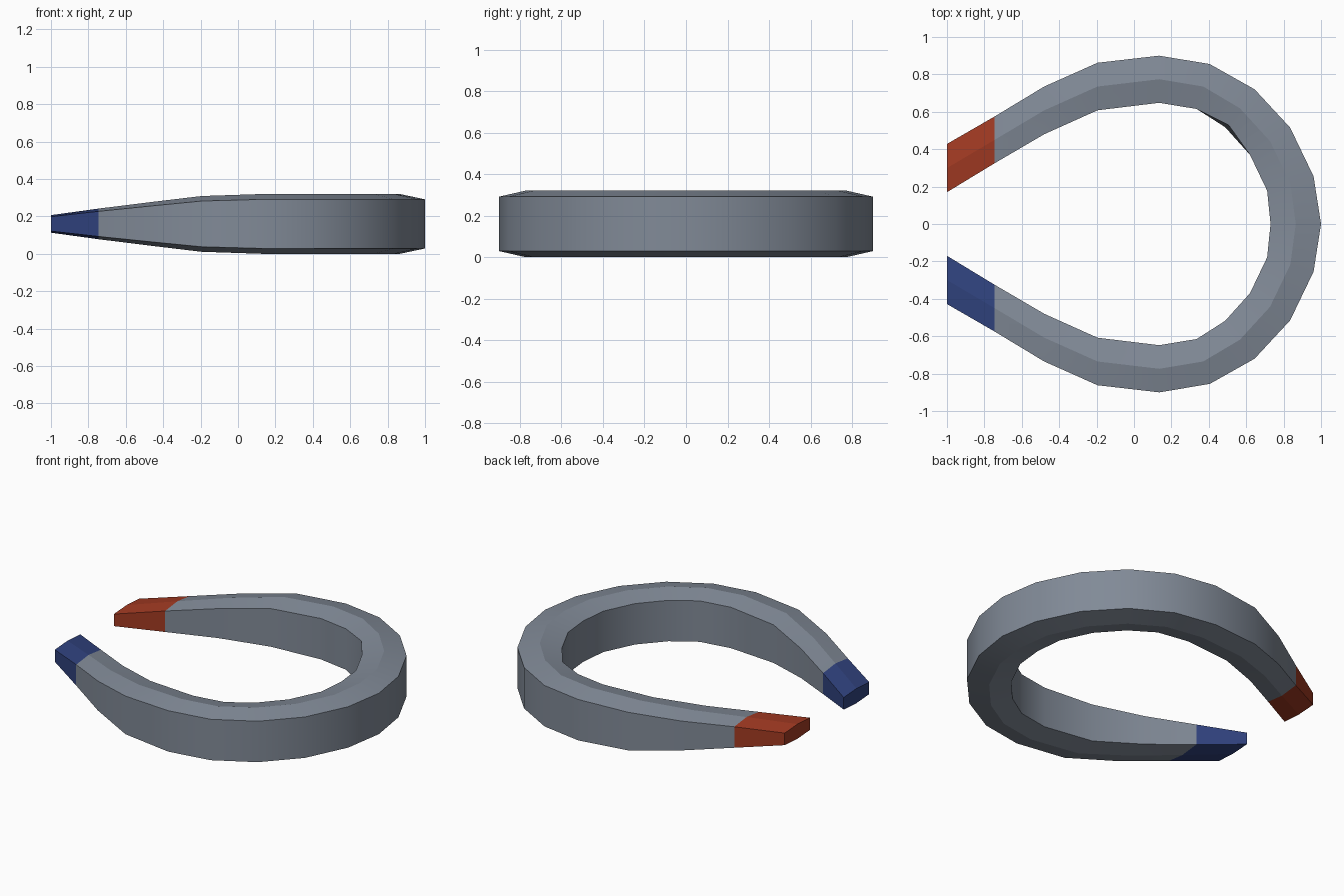
import bpy, bmesh, math

if "Cube" in bpy.data.objects:
    bpy.data.objects.remove(bpy.data.objects["Cube"])

MID_Z = 0.16    # height of the horizontal symmetry plane
EDGE = 0.82     # edge height relative to the ridge height

# Stations of one arm: outer x, outer y, inner x, inner y, ridge half height
ARM = [
    (-1.0, 0.428, -1.0, 0.17, 0.047),
    (-0.745, 0.575, -0.745, 0.325, 0.082),
    (-0.48, 0.735, -0.48, 0.48, 0.115),
    (-0.195, 0.862, -0.195, 0.608, 0.149),
    (0.135, 0.90, 0.135, 0.648, 0.16),
    (0.405, 0.855, 0.335, 0.615, 0.16),
    (0.645, 0.72, 0.487, 0.518, 0.16),
    (0.835, 0.515, 0.62, 0.37, 0.16),
    (0.96, 0.255, 0.712, 0.178, 0.16),
]
BEND = (1.0, 0.0, 0.73, 0.0, 0.16)


def mirror(s):
    return (s[0], -s[1], s[2], -s[3], s[4])


def ring(s):
    """Six-sided section: outer wall, top ridge, inner wall, bottom ridge."""
    ox, oy, ix, iy, h = s
    mx, my, e = (ox + ix) / 2, (oy + iy) / 2, h * EDGE
    return [(ox, oy, MID_Z - e), (ox, oy, MID_Z + e), (mx, my, MID_Z + h),
            (ix, iy, MID_Z + e), (ix, iy, MID_Z - e), (mx, my, MID_Z - h)]


def loft(name, stations, color, cap=None):
    bm = bmesh.new()
    rings = [[bm.verts.new(p) for p in ring(s)] for s in stations]
    for a, b in zip(rings, rings[1:]):
        for i in range(6):
            j = (i + 1) % 6
            bm.faces.new((a[i], a[j], b[j], b[i]))
    if cap is not None:
        bm.faces.new(rings[cap][::-1])
    bmesh.ops.recalc_face_normals(bm, faces=bm.faces)
    # Recalculation can be ambiguous on open tubes: make the top face upward
    top = max(bm.faces, key=lambda f: f.calc_center_median().z)
    if top.normal.z < 0:
        bmesh.ops.reverse_faces(bm, faces=bm.faces)
    # Smooth along the arm, crisp along every lengthwise edge and at the cap
    for f in bm.faces:
        f.smooth = True
    for a, b in zip(rings, rings[1:]):
        for u, v in zip(a, b):
            bm.edges.get((u, v)).smooth = False
    if cap is not None:
        r = rings[cap]
        for i in range(6):
            bm.edges.get((r[i], r[(i + 1) % 6])).smooth = False
    me = bpy.data.meshes.new(name)
    bm.to_mesh(me)
    bm.free()
    ob = bpy.data.objects.new(name, me)
    bpy.context.collection.objects.link(ob)
    mat = bpy.data.materials.new(name + "_paint")
    mat.diffuse_color = color
    mat.use_nodes = True
    mat.node_tree.nodes["Principled BSDF"].inputs["Base Color"].default_value = mat.diffuse_color
    me.materials.append(mat)
    return ob


# Grey horseshoe body between the two painted poles
half = ARM[1:]
body = loft("magnet_body", half + [BEND] + [mirror(s) for s in reversed(half)],
            (0.22, 0.255, 0.31, 1))

# The upper inner corner on the +y side is pulled slightly outward
for v in body.data.vertices:
    if abs(v.co.x - 0.487) < 1e-3 and v.co.y > 0.5 and v.co.z > MID_Z:
        v.co.x, v.co.y = 0.505, 0.53

# Painted poles, closed only at their free ends
loft("red_pole", ARM[:2], (0.36, 0.042, 0.016, 1), 0)
loft("blue_pole", [mirror(s) for s in ARM[:2]], (0.03, 0.055, 0.21, 1), 0)
